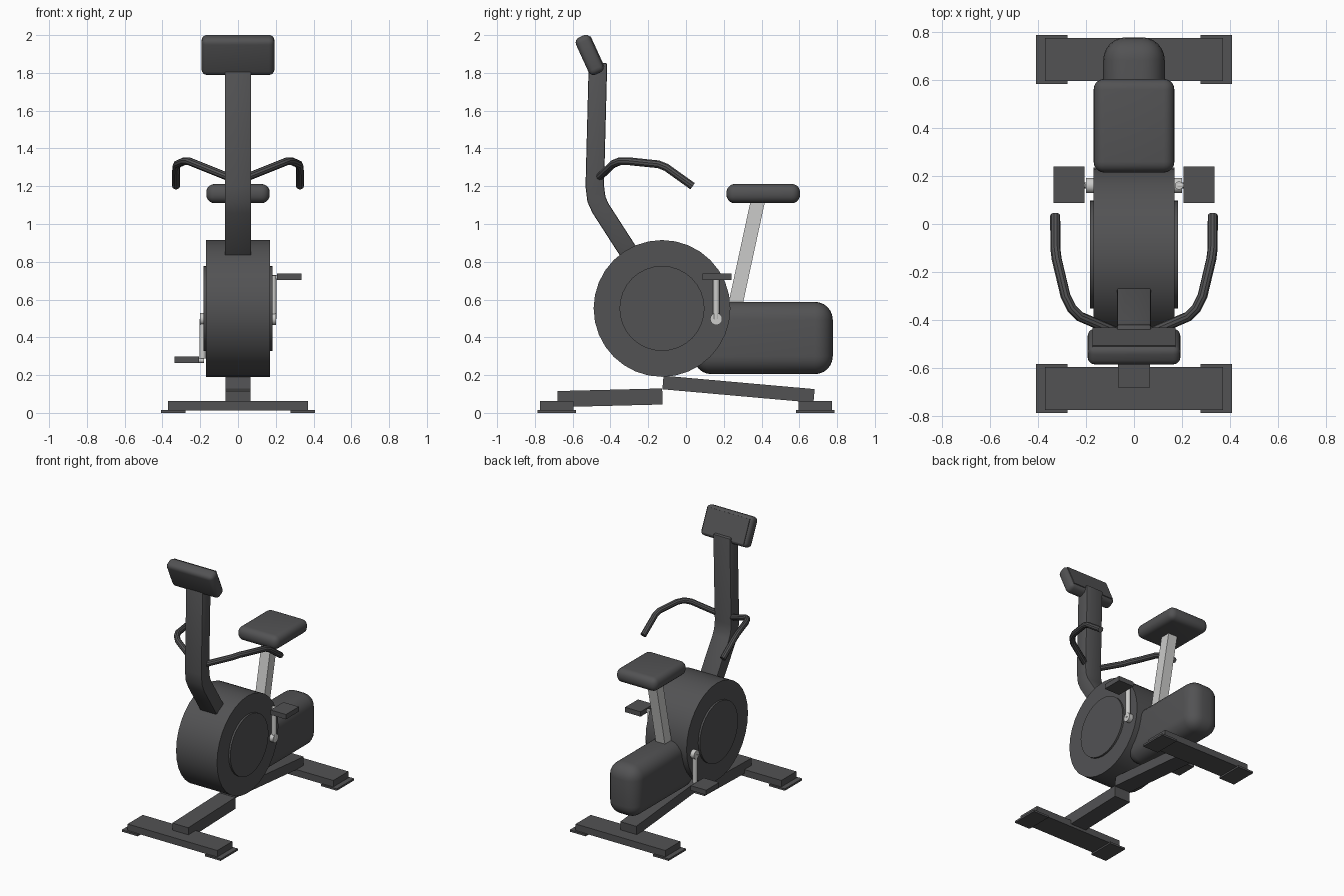
import bpy, bmesh, math
from mathutils import Vector, Matrix

if "Cube" in bpy.data.objects:
    bpy.data.objects.remove(bpy.data.objects["Cube"])


def material(name, rgb):
    m = bpy.data.materials.new(name)
    m.use_nodes = True
    m.diffuse_color = (*rgb, 1)
    m.node_tree.nodes["Principled BSDF"].inputs["Base Color"].default_value = (*rgb, 1)
    return m


DARK = material("dark_grey", (0.085, 0.085, 0.088))
LIGHT = material("light_grey", (0.6, 0.6, 0.59))


def finish(name, bm, mat, bevel=0, segments=4, smooth=True):
    """Turn a bmesh into a named object, optionally with rounded edges."""
    bmesh.ops.recalc_face_normals(bm, faces=bm.faces)
    mesh = bpy.data.meshes.new(name)
    bm.to_mesh(mesh)
    bm.free()
    ob = bpy.data.objects.new(name, mesh)
    bpy.context.collection.objects.link(ob)
    mesh.materials.append(mat)
    bpy.ops.object.select_all(action='DESELECT')
    bpy.context.view_layer.objects.active = ob
    ob.select_set(True)
    if bevel:
        mod = ob.modifiers.new("rounding", 'BEVEL')
        mod.width, mod.segments = bevel, segments
        mod.limit_method = 'ANGLE'
        bpy.ops.object.modifier_apply(modifier=mod.name)
    if smooth:
        bpy.ops.object.shade_smooth_by_angle(angle=math.radians(35))
    return ob


def box(name, lo, hi, mat=DARK, tilt=0, **kw):
    """Box between two corners, tilted about x through its centre."""
    lo, hi = Vector(lo), Vector(hi)
    bm = bmesh.new()
    bmesh.ops.create_cube(bm, size=1, matrix=Matrix.Translation((lo + hi) / 2)
                          @ Matrix.Rotation(tilt, 4, 'X')
                          @ Matrix.Diagonal((*(hi - lo), 1)))
    return finish(name, bm, mat, **kw)


def rod(name, a, b, radius, mat=DARK, sides=16, **kw):
    """Cylinder between two points."""
    a, b = Vector(a), Vector(b)
    turn = (b - a).to_track_quat('Z', 'Y').to_matrix().to_4x4()
    bm = bmesh.new()
    bmesh.ops.create_cone(bm, cap_ends=True, segments=sides, radius1=radius, radius2=radius,
                          depth=(b - a).length, matrix=Matrix.Translation((a + b) / 2) @ turn)
    return finish(name, bm, mat, **kw)


def beam(name, path, depth, half_width, mat=DARK, **kw):
    """Rectangular bar following a (y, z) path, with mitred bends."""
    pts = [Vector(p) for p in path]
    dirs = [(q - p).normalized() for p, q in zip(pts, pts[1:])]
    left, right = [], []
    for i, p in enumerate(pts):
        d0, d1 = dirs[max(i - 1, 0)], dirs[min(i, len(dirs) - 1)]
        d = (d0 + d1).normalized()
        n = Vector((-d.y, d.x)) * depth / 2 / d.dot(d0)
        left.append(p + n)
        right.append(p - n)
    bm = bmesh.new()
    rings = [[bm.verts.new((x, *p)) for x, p in
              ((-half_width, l), (half_width, l), (half_width, r), (-half_width, r))]
             for l, r in zip(left, right)]
    for a, b in zip(rings, rings[1:]):
        for k in range(4):
            j = (k + 1) % 4
            bm.faces.new((a[k], a[j], b[j], b[k]))
    bm.faces.new(rings[0])
    bm.faces.new(rings[-1])
    return finish(name, bm, mat, **kw)


def tube(name, points, radius):
    """Round tube through points."""
    cu = bpy.data.curves.new(name, 'CURVE')
    cu.dimensions = '3D'
    cu.bevel_depth, cu.bevel_resolution = radius, 3
    cu.use_fill_caps = True
    sp = cu.splines.new('POLY')
    sp.points.add(len(points) - 1)
    for sp_point, p in zip(sp.points, points):
        sp_point.co = (*p, 1)
    cu.materials.append(DARK)
    ob = bpy.data.objects.new(name, cu)
    bpy.context.collection.objects.link(ob)
    bpy.ops.object.select_all(action='DESELECT')
    bpy.context.view_layer.objects.active = ob
    ob.select_set(True)
    bpy.ops.object.convert(target='MESH')
    bpy.ops.object.shade_smooth_by_angle(angle=math.radians(35))


# Floor bars with flat end pads
for end, s in (("front", -1), ("rear", 1)):
    ys = sorted((s * 0.595, s * 0.773))
    box(end + "_foot_bar", (-0.37, ys[0], 0.012), (0.37, ys[1], 0.062))
    ys = sorted((s * 0.583, s * 0.787))
    for side, t in (("right", -1), ("left", 1)):
        xs = sorted((t * 0.277, t * 0.408))
        box(f"{end}_{side}_foot_pad", (xs[0], ys[0], 0), (xs[1], ys[1], 0.014))

# Base beams
beam("front_base_beam", [(-0.68, 0.073), (-0.125, 0.087)], 0.085, 0.066)
beam("rear_base_beam", [(-0.122, 0.161), (0.678, 0.09)], 0.072, 0.066)

# Flywheel drum with side discs
WY, WZ = -0.127, 0.553
rod("flywheel", (-0.169, WY, WZ), (0.169, WY, WZ), 0.362, sides=32)
rod("flywheel_side_discs", (-0.183, WY, WZ), (0.183, WY, WZ), 0.225, sides=32)

# Rear housing, seat post and seat
box("rear_housing", (-0.128, 0.04, 0.205), (0.128, 0.777, 0.588), bevel=0.095, segments=6)
beam("seat_post", [(0.235, 0.45), (0.382, 1.13)], 0.075, 0.038, LIGHT)
box("seat", (-0.168, 0.214, 1.11), (0.168, 0.604, 1.212), bevel=0.045, segments=5)

# Upright column and console
beam("column", [(-0.28, 0.815), (-0.452, 1.082), (-0.474, 1.13), (-0.483, 1.2), (-0.466, 1.853)],
     0.098, 0.07, bevel=0.008, segments=2)
TILT = math.radians(24.5)
box("console", (-0.193, -0.553, 1.787), (0.193, -0.467, 2.003), tilt=TILT,
    bevel=0.03, segments=4)
screen_y, screen_z = -0.51 + 0.042 * math.cos(TILT), 1.895 + 0.042 * math.sin(TILT)
box("console_screen", (-0.173, screen_y - 0.004, screen_z - 0.088),
    (0.173, screen_y + 0.004, screen_z + 0.088), tilt=TILT)

# Handlebars
for side, s in (("right", -1), ("left", 1)):
    tube(side + "_handlebar", [(s * x, y, z) for x, y, z in (
        (0.03, -0.468, 1.24), (0.225, -0.385, 1.318), (0.26, -0.35, 1.332),
        (0.285, -0.3, 1.332), (0.322, -0.145, 1.316), (0.327, -0.105, 1.3),
        (0.328, 0.035, 1.2))], 0.021)

# Cranks and pedals
CY, CZ = 0.16, 0.497
rod("crank_axle", (-0.2, CY, CZ), (0.2, CY, CZ), 0.032, LIGHT)
for side, s in (("right", -1), ("left", 1)):
    pz = CZ + s * 0.22
    rod(side + "_crank_arm", (s * 0.187, CY, CZ), (s * 0.187, CY, pz + 0.01), 0.017, LIGHT)
    rod(side + "_pedal_pin", (s * 0.18, CY, pz), (s * 0.22, CY, pz), 0.012, LIGHT)
    xs = sorted((s * 0.207, s * 0.335))
    box(side + "_pedal", (xs[0], 0.087, pz - 0.018 + 0.004), (xs[1], 0.24, pz + 0.018 + 0.004))
